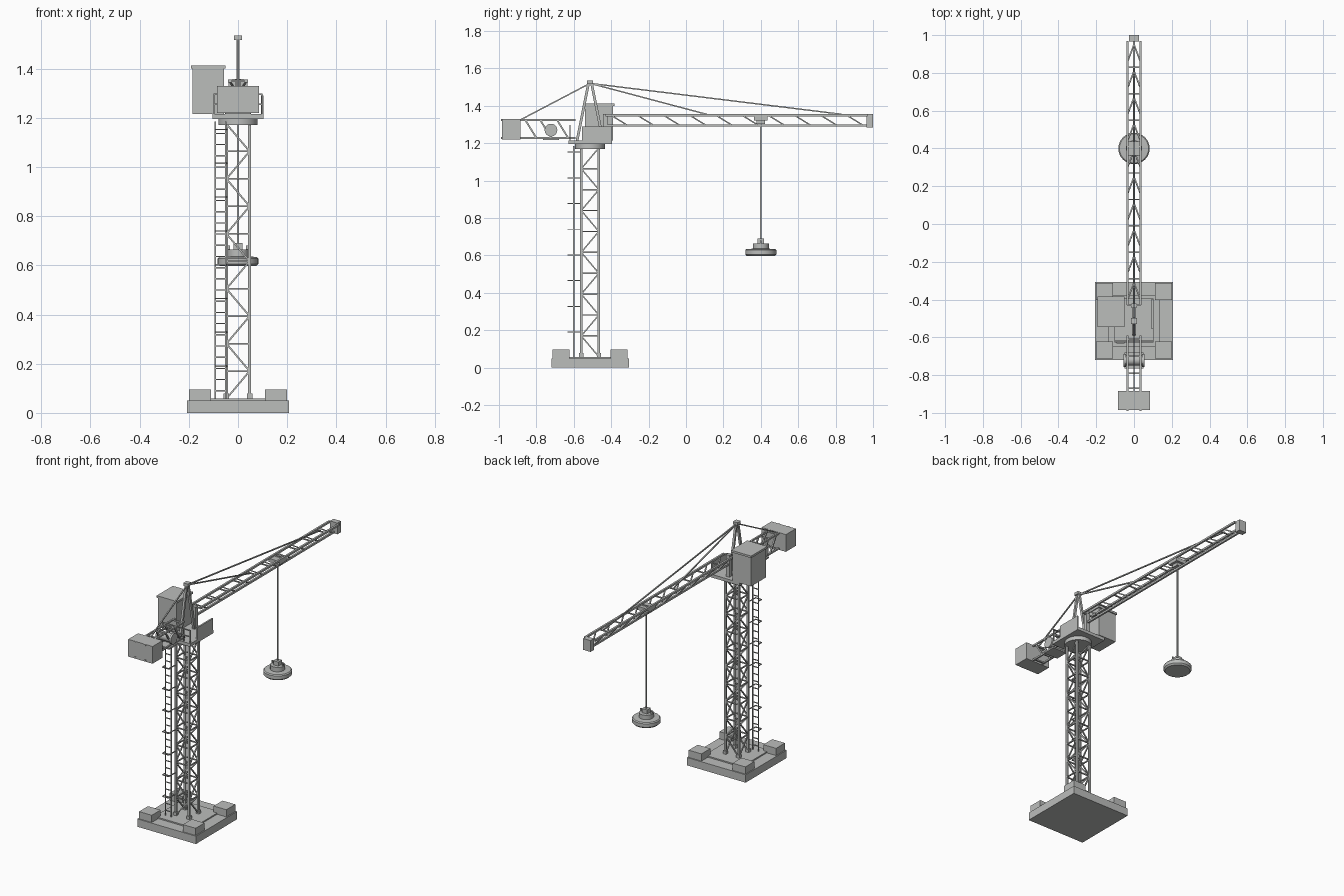
import bpy, bmesh, math
from mathutils import Vector, Matrix

if "Cube" in bpy.data.objects:
    bpy.data.objects.remove(bpy.data.objects["Cube"], do_unlink=True)

grey = bpy.data.materials.new("machine grey")
grey.use_nodes = True
COLOR = (0.5, 0.51, 0.5, 1)
grey.diffuse_color = COLOR
grey.node_tree.nodes["Principled BSDF"].inputs["Base Color"].default_value = COLOR

MY = -0.513          # mast centre along y
Z = Vector((0, 0, 1))


def finish(name, bm):
    mesh = bpy.data.meshes.new(name)
    bm.to_mesh(mesh)
    bm.free()
    mesh.materials.append(grey)
    obj = bpy.data.objects.new(name, mesh)
    bpy.context.collection.objects.link(obj)
    return obj


def add_box(bm, x, y, z):
    """Box from three (low, high) ranges."""
    size = [b - a for a, b in (x, y, z)]
    mid = [(a + b) / 2 for a, b in (x, y, z)]
    bmesh.ops.create_cube(bm, size=1, matrix=Matrix.Translation(mid) @ Matrix.Diagonal((*size, 1)))


def add_bar(bm, a, b, t):
    """Square bar of thickness t between two points."""
    a, b = Vector(a), Vector(b)
    d = b - a
    side = Vector((1, 0, 0)) if abs(d.normalized().x) < 0.9 else Vector((0, 1, 0))
    w = d.normalized()
    u = (side - w * side.dot(w)).normalized()
    v = w.cross(u)
    rot = Matrix((u, v, w)).transposed().to_4x4()
    bmesh.ops.create_cube(bm, size=1, matrix=Matrix.Translation((a + b) / 2) @ rot
                          @ Matrix.Diagonal((t, t, d.length, 1)))


def boxes(name, *ranges):
    bm = bmesh.new()
    for r in ranges:
        add_box(bm, *r)
    return finish(name, bm)


def bars(name, t, segments):
    bm = bmesh.new()
    for a, b in segments:
        add_bar(bm, a, b, t)
    return finish(name, bm)


def lathe(name, profile, centre, axis="Z", sides=32):
    """Solid of revolution from (radius, height) points."""
    bm = bmesh.new()
    verts = [bm.verts.new((r, 0, h)) for r, h in profile]
    edges = [bm.edges.new(p) for p in zip(verts, verts[1:])]
    bmesh.ops.spin(bm, geom=verts + edges, axis=(0, 0, 1), cent=(0, 0, 0),
                   angle=math.tau, steps=sides)
    bmesh.ops.remove_doubles(bm, verts=bm.verts, dist=1e-5)
    bmesh.ops.recalc_face_normals(bm, faces=bm.faces)
    rot = Matrix.Rotation(math.pi / 2, 4, "Y") if axis == "X" else Matrix()
    bm.transform(Matrix.Translation(centre) @ rot)
    obj = finish(name, bm)
    bpy.context.view_layer.objects.active = obj
    obj.select_set(True)
    bpy.ops.object.shade_smooth_by_angle(angle=math.radians(35))
    obj.select_set(False)
    return obj


def span(c, h):
    return (c - h, c + h)


signs = (-1, 1)
corners = [(sx, sy) for sx in signs for sy in signs]

# Base slab, raised pad and corner ballast
boxes("base_slab", (span(0, 0.207), span(MY, 0.207), (0, 0.05)))
boxes("base_pad", (span(0, 0.135), span(MY, 0.135), (0.05, 0.058)))
boxes("ballast_blocks", *[(span(sx * 0.155, 0.045), span(MY + sy * 0.155, 0.045), (0.05, 0.096))
                          for sx, sy in corners])

# Lattice mast
H = 0.047
BOTTOM, TOP, BAYS = 0.058, 1.175, 10
step = (TOP - BOTTOM) / BAYS
boxes("mast_feet", *[(span(sx * H, 0.011), span(MY + sy * H, 0.011), (0.056, 0.078)) for sx, sy in corners])
bars("mast_chords", 0.012, [((sx * H, MY + sy * H, BOTTOM), (sx * H, MY + sy * H, TOP)) for sx, sy in corners])
lacing = []
for k in range(BAYS):
    lo, hi = BOTTOM + k * step, BOTTOM + (k + 1) * step
    d = H if k % 2 == 0 else -H
    for s in signs:
        lacing += [((-d, MY + s * H, lo), (d, MY + s * H, hi)),
                   ((s * H, MY + d, lo), (s * H, MY - d, hi)),
                   ((-H, MY + s * H, hi), (H, MY + s * H, hi)),
                   ((s * H, MY - H, hi), (s * H, MY + H, hi))]
bars("mast_lacing", 0.007, lacing)

# Ladder with safety hoops
LX, RX, LY = -0.092, -0.05, -0.6
bars("ladder_rails", 0.006, [((x, LY, 0.058), (x, LY, 1.185)) for x in (LX, RX)])
bars("ladder_rungs", 0.005, [((LX, LY, 0.09 + i * 0.0455), (RX, LY, 0.09 + i * 0.0455)) for i in range(24)])
hoops = []
for i in range(8):
    z = 0.19 + i * 0.1375
    hoops += [((x, LY, z), (x, LY - 0.03, z)) for x in (LX, RX)]
    hoops += [((LX, LY - 0.03, z), (RX, LY - 0.03, z)), ((RX, LY, z), (-H, MY - H, z))]
bars("ladder_hoops", 0.005, hoops)

# Slewing ring and platform
lathe("slewing_ring", [(0, 0), (0.08, 0), (0.08, 0.027), (0, 0.027)], (0, MY, 1.17))
boxes("slewing_platform", (span(0, 0.103), (-0.627, -0.395), (1.195, 1.215)))
boxes("side_panel", ((0.093, 0.103), (-0.555, -0.397), (1.215, 1.29)))
rail = [((x, -0.62, 1.215), (x, -0.62, 1.295)) for x in (-0.098, -0.05, 0.05, 0.098)]
rail += [((-0.1, -0.62, z), (0.1, -0.62, z)) for z in (1.255, 1.295)]
bars("rear_railing", 0.006, rail)

# Operator cab
boxes("cab_body", ((-0.186, -0.056), (-0.54, -0.39), (1.215, 1.4)))
boxes("cab_roof", ((-0.192, -0.05), (-0.546, -0.383), (1.4, 1.413)))

# Tower peak and stays
APEX = (0, MY, 1.52)
bars("peak_legs", 0.014, [((0, MY + s * 0.07, 1.21), (0, MY + s * 0.008, 1.52)) for s in signs])
boxes("peak_cap", (span(0, 0.016), span(MY, 0.016), (1.517, 1.535)))
bars("stays", 0.007, [(APEX, (0, y, z)) for y, z in ((0.83, 1.355), (0.12, 1.352), (-0.885, 1.325))])

# Jib: two upper chords and one lower chord
J0, J1, JW, JT, JB = -0.43, 0.97, 0.034, 1.349, 1.294
bars("jib_chords", 0.012, [((x, J0, z), (x, J1, z)) for x, z in ((-JW, JT), (JW, JT), (0, JB))])
web = []
for k in range(10):
    y, y2 = J0 + 0.14 * k, J0 + 0.14 * (k + 1)
    web += [((s * JW, y + 0.03, JT), (0, y2 - 0.02, JB)) for s in signs]
    web.append(((-JW, y, JT), (JW, y, JT)))
bars("jib_lacing", 0.007, web)
boxes("jib_end_block", (span(0, 0.026), (0.965, 1.0), (1.285, 1.357)))
boxes("jib_root_mount", (span(0, 0.012), (-0.445, -0.42), (1.21, 1.355)))

# Counter-jib, winch and counterweight
CW = 0.034
bars("counter_jib_chords", 0.01, [((s * CW, -0.99, z), (s * CW, -0.59, z)) for s in signs for z in (1.228, 1.325)])
web = []
for y in (-0.87, -0.79, -0.7, -0.61):
    web += [((s * CW, y + 0.01, 1.325), (s * CW, y + 0.07, 1.228)) for s in signs if y < -0.65]
    web += [((-CW, y, z), (CW, y, z)) for z in (1.228, 1.325)]
bars("counter_jib_lacing", 0.009, web)
boxes("counterweight", (span(0, 0.086), (-0.985, -0.885), (1.22, 1.33)))
boxes("winch_base", (span(0, 0.05), (-0.765, -0.68), (1.216, 1.226)))
lathe("winch_drum", [(0, -0.055), (0.034, -0.055), (0.034, -0.043), (0.027, -0.043),
                     (0.027, 0.043), (0.034, 0.043), (0.034, 0.055), (0, 0.055)],
      (0, -0.722, 1.27), "X", 24)

# Trolley, hoist rope and lifting magnet
HY = 0.4
boxes("trolley", (span(0, 0.038), span(HY, 0.037), (1.322, 1.345)),
      (span(0, 0.022), span(HY, 0.022), (1.303, 1.322)))
bars("hoist_rope", 0.007, [((0, HY, 0.68), (0, HY, 1.31))])
lathe("lifting_magnet", [(0, 0.597), (0.074, 0.597), (0.083, 0.606), (0.083, 0.628), (0.077, 0.634),
                         (0.043, 0.636), (0.043, 0.664), (0, 0.664)], (0, HY, 0))
boxes("magnet_block", (span(0, 0.018), span(HY, 0.018), (0.66, 0.69)))
bars("magnet_lugs", 0.008, [((s * 0.037, HY, 0.635), (s * 0.037, HY, 0.68)) for s in signs])
